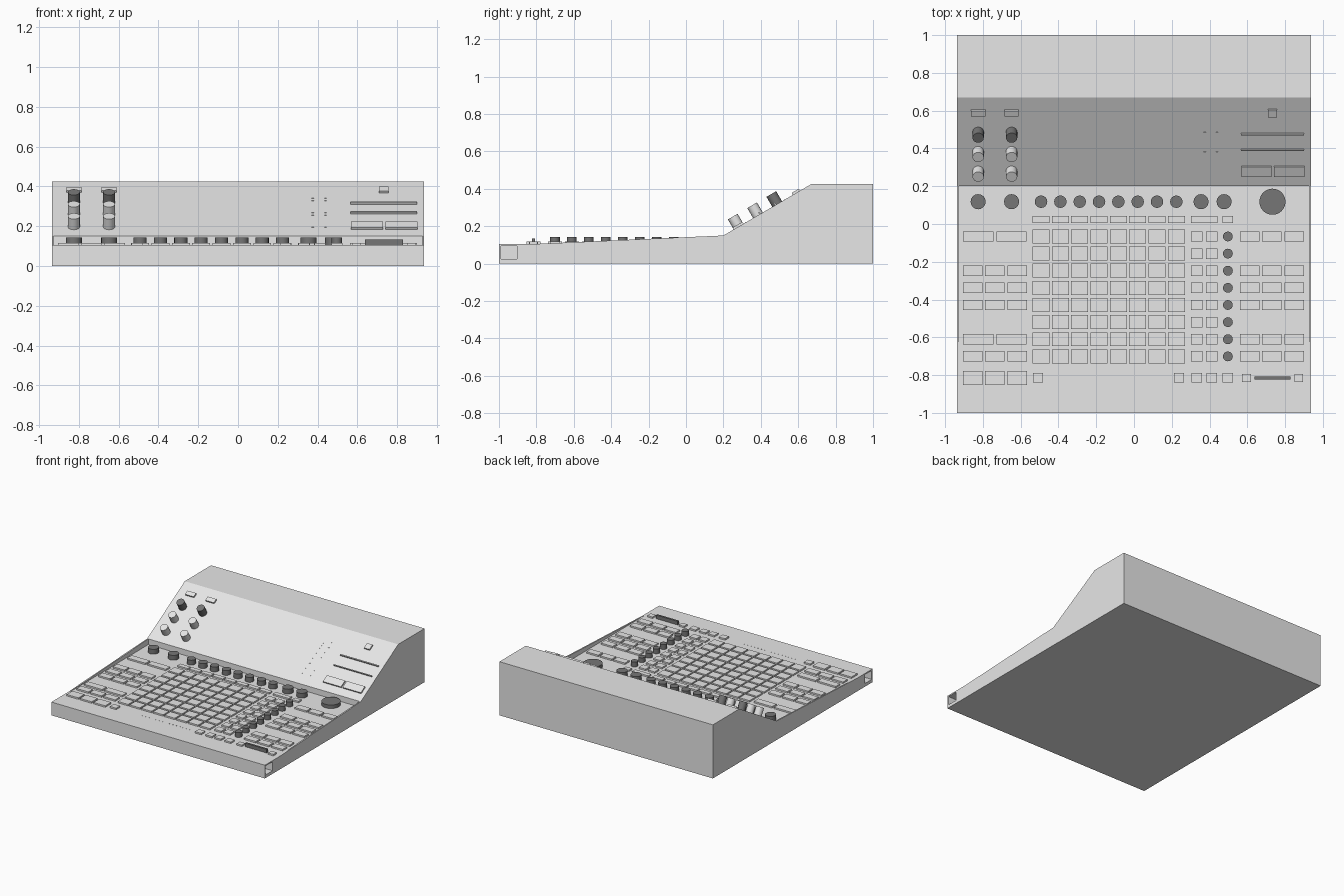
import bpy, bmesh, math
from mathutils import Matrix, Vector

if "Cube" in bpy.data.objects:
    bpy.data.objects.remove(bpy.data.objects["Cube"])


def material(name, value):
    m = bpy.data.materials.new(name)
    m.use_nodes = True
    colour = (value, value, value, 1)
    m.diffuse_color = colour
    m.node_tree.nodes["Principled BSDF"].inputs["Base Color"].default_value = colour
    return m


LIGHT = material("light grey", 0.8)
DARK = material("dark grey", 0.18)
DECK_Z, HALF = 0.105, 0.936

# Frames of the two control surfaces: flat deck and tilted rear panel
deck = Matrix.Translation((0, 0, DECK_Z))
tilt = math.atan2(0.275, 0.47)
panel = Matrix.Translation((0, 0.2, 0.15)) @ Matrix.Rotation(tilt, 4, 'X')


def finish(name, bm, mat):
    bmesh.ops.recalc_face_normals(bm, faces=bm.faces)
    mesh = bpy.data.meshes.new(name)
    bm.to_mesh(mesh)
    bm.free()
    mesh.materials.append(mat)
    ob = bpy.data.objects.new(name, mesh)
    bpy.context.collection.objects.link(ob)
    return ob


def add_box(bm, x, y, w, d, h, frame=deck):
    local = Matrix.Translation((x, y, h / 2)) @ Matrix.Diagonal((w, d, h, 1))
    bmesh.ops.create_cube(bm, size=1, matrix=frame @ local)


def boxes(name, items, h, frame=deck, mat=LIGHT):
    bm = bmesh.new()
    for x, y, w, d in items:
        add_box(bm, x, y, w, d, h, frame)
    return finish(name, bm, mat)


def knobs(name, items, r, h, frame=deck, mat=DARK, sides=16):
    bm = bmesh.new()
    for x, y in items:
        bmesh.ops.create_cone(bm, cap_ends=True, segments=sides, radius1=r, radius2=r,
                              depth=h, matrix=frame @ Matrix.Translation((x, y, h / 2)))
    ob = finish(name, bm, mat)
    bpy.context.view_layer.objects.active = ob
    ob.select_set(True)
    bpy.ops.object.shade_smooth_by_angle(angle=math.radians(30))
    ob.select_set(False)


def extrude_profile(name, points, x0, x1):
    bm = bmesh.new()
    face = bm.faces.new([bm.verts.new((x0, y, z)) for y, z in points])
    new = bmesh.ops.extrude_face_region(bm, geom=[face])["geom"]
    verts = [v for v in new if isinstance(v, bmesh.types.BMVert)]
    bmesh.ops.translate(bm, verts=verts, vec=Vector((x1 - x0, 0, 0)))
    return finish(name, bm, LIGHT)


# Wedge body with open pockets in the front corners of both sides
body = extrude_profile("body", [(-1, 0), (1, 0), (1, 0.425), (0.67, 0.425), (0.2, 0.15),
                                (0.2, DECK_Z), (-1, DECK_Z)], -HALF, HALF)
cutter = boxes("pocket_cutter", [(s * HALF, -0.947, 0.4, 0.085) for s in (-1, 1)],
               0.07, Matrix.Translation((0, 0, 0.025)))
cutter.hide_render = True
cutter.hide_viewport = True
cut = body.modifiers.new("pockets", 'BOOLEAN')
cut.operation = 'DIFFERENCE'
cut.solver = 'EXACT'
cut.object = cutter

# Thin rising cheeks beside the deck
for side, s in (("left", 1), ("right", -1)):
    extrude_profile(side + "_cheek", [(-0.8, DECK_Z), (0.2, DECK_Z), (0.2, 0.15)],
                    s * (HALF - 0.01), s * HALF)

# Pad grid and the thin buttons above it
cols = [-0.492 + 0.1023 * i for i in range(8)]
rows = [-0.066 - 0.0907 * i for i in range(8)]
boxes("pads", [(x, y, 0.09, 0.074) for x in cols for y in rows], 0.012)
boxes("track_buttons", [(x, 0.025, 0.09, 0.037) for x in cols]
      + [(0.371, 0.025, 0.14, 0.037), (0.497, 0.025, 0.055, 0.037)], 0.012)
boxes("scene_buttons", [(x, y, 0.06, 0.055) for x in (0.332, 0.411) for y in rows], 0.012)

# Button groups at either side
triple, double = (-0.854, -0.738, -0.619), (-0.825, -0.648)
left_keys = [(x, rows[i], 0.103, 0.055) for i in (2, 3, 4, 7) for x in triple]
left_keys += [(x, rows[i], 0.16, 0.055) for i in (0, 6) for x in double]
left_keys += [(x, -0.815, 0.103, 0.074) for x in triple]
boxes("right_side_buttons", left_keys, 0.012)
boxes("left_side_buttons", [(x, rows[i], 0.103, 0.055) for i in (0, 2, 3, 4, 6, 7)
                            for x in (0.614, 0.73, 0.849)], 0.012)

# Bottom row with crossfader and indicator dots
boxes("bottom_buttons", [(x, -0.815, 0.055, 0.05) for x in (-0.508, 0.238, 0.332, 0.411, 0.497)]
      + [(x, -0.815, 0.046, 0.042) for x in (0.596, 0.872)], 0.012)
boxes("crossfader", [(0.733, -0.815, 0.19, 0.016)], 0.029, mat=DARK)
boxes("deck_dots", [(-0.42 + 0.03 * i, -0.815, 0.006, 0.004) for i in range(20)], 0.001)

# Deck knobs
knobs("track_knobs", [(x, 0.118) for x in cols], 0.033, 0.038)
knobs("end_knobs", [(x, 0.118) for x in (*double, 0.355, 0.477)], 0.04, 0.038)
knobs("jog_knob", [(0.733, 0.118)], 0.069, 0.028, sides=32)
knobs("scene_knobs", [(0.497, y) for y in rows], 0.026, 0.038)

# Rear panel controls
knobs("panel_light_knobs", [(x, y) for x in double for y in (0.094, 0.214)],
      0.03, 0.062, panel, LIGHT)
knobs("panel_dark_knobs", [(x, 0.333) for x in double], 0.03, 0.062, panel)
boxes("panel_buttons", [(x, 0.452, 0.075, 0.035) for x in double]
      + [(0.733, 0.452, 0.048, 0.045)], 0.012, panel)
boxes("panel_keys", [(x, 0.095, 0.16, 0.06) for x in (0.648, 0.822)], 0.012, panel)
boxes("panel_ribs", [(0.733, 0.322, 0.335, 0.008), (0.733, 0.226, 0.335, 0.006)],
      0.012, panel)
boxes("panel_dots", [(x, 0.09 + 0.024 * i, 0.012, 0.003) for x in (0.375, 0.44)
                     for i in range(14)], 0.001, panel)
